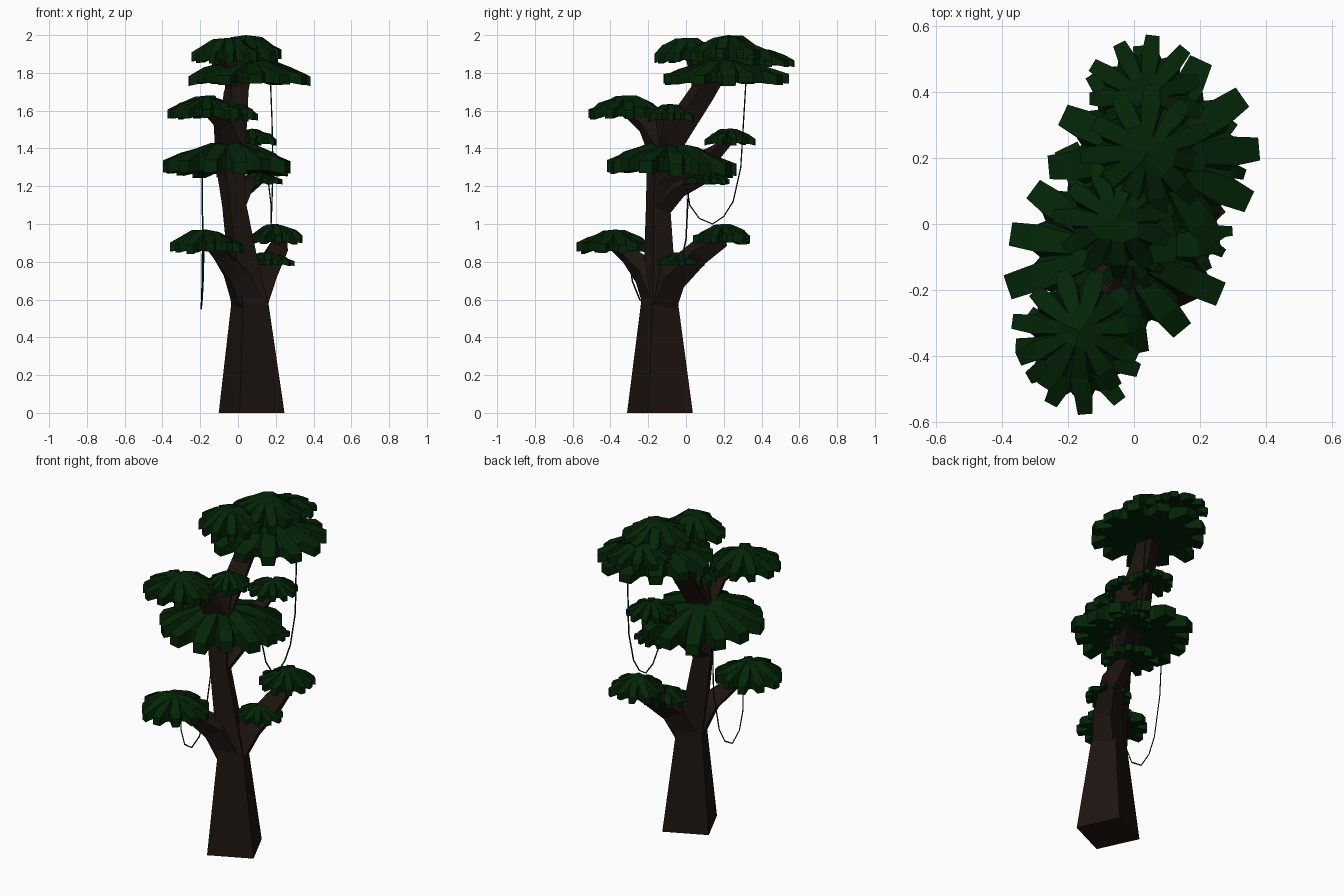
import bpy, bmesh, math, random
from mathutils import Vector

if "Cube" in bpy.data.objects:
    bpy.data.objects.remove(bpy.data.objects["Cube"])

random.seed(4)


def material(name, rgb):
    m = bpy.data.materials.new(name)
    m.diffuse_color = (*rgb, 1)
    m.use_nodes = True
    m.node_tree.nodes["Principled BSDF"].inputs["Base Color"].default_value = m.diffuse_color
    return m


BARK = material("bark", (0.012, 0.007, 0.005))
LEAF = material("leaf", (0.001, 0.018, 0.002))
VINE = material("vine", (0.0015, 0.018, 0.004))


def finish(bm, name, mat):
    bmesh.ops.recalc_face_normals(bm, faces=bm.faces)
    me = bpy.data.meshes.new(name)
    bm.to_mesh(me)
    bm.free()
    me.materials.append(mat)
    ob = bpy.data.objects.new(name, me)
    bpy.context.collection.objects.link(ob)
    return ob


def limb(name, path, spin=25, level_base=False):
    """Square tapered sweep through (x, y, z, side) points."""
    bm = bmesh.new()
    pts = [Vector(p[:3]) for p in path]
    rings = []
    for i, p in enumerate(path):
        d = (pts[min(i + 1, len(pts) - 1)] - pts[max(i - 1, 0)]).normalized()
        if level_base and i < 2:
            d = Vector((0, 0, 1))
        u = (Vector((1, 0, 0)) - d * d.x).normalized()
        v = d.cross(u)
        ring = []
        for k in range(4):
            a = math.radians(spin + 45 + 90 * k)
            ring.append(bm.verts.new(pts[i] + (u * math.cos(a) + v * math.sin(a)) * p[3] * 0.707))
        rings.append(ring)
    for a, b in zip(rings, rings[1:]):
        for k in range(4):
            bm.faces.new((a[k], a[(k + 1) % 4], b[(k + 1) % 4], b[k]))
    bm.faces.new(rings[0])
    bm.faces.new(rings[-1])
    return finish(bm, name, BARK)


def canopy(name, x, y, z0, z1, r, phase=0, n=11, tilt=0):
    """Flattened star-shaped dome with blunt drooping fingers."""
    bm = bmesh.new()
    h = z1 - z0
    step = math.tau / n

    def vert(a, rad, z):
        dx, dy = rad * math.cos(a), rad * math.sin(a)
        return bm.verts.new((x + dx, y + dy, z + tilt * dy))

    top, bot, crown = [], [], []
    for k in range(n):
        a = math.radians(phase) + k * step
        length = r * random.uniform(0.92, 1.04)
        drop = random.uniform(0, 0.12) * h
        lift = random.uniform(-0.08, 0.1) * h
        # valley, left shoulder, tip pair, right shoulder
        spec = [(a - step / 2, 0.68 * r, z0 + 0.48 * h, z0 + 0.14 * h),
                (a - step * 0.34, 0.74 * r, z0 + 0.62 * h + lift, z0 + 0.14 * h),
                (a - 0.11, length, z0 + 0.36 * h + drop, z0 + drop),
                (a + 0.11, length, z0 + 0.36 * h + drop, z0 + drop),
                (a + step * 0.34, 0.74 * r, z0 + 0.62 * h + lift, z0 + 0.14 * h)]
        top.append([vert(s[0], s[1], s[2]) for s in spec])
        bot.append([vert(s[0], s[1], s[3]) for s in spec])
        # uneven raised crown
        crown.append(vert(a - step / 2, r * random.uniform(0.22, 0.45),
                          z1 - random.uniform(0, 0.16) * h))
    peak = vert(0, 0, z1)
    base = vert(0, 0, z0 + 0.22 * h)
    for k in range(n):
        j = (k + 1) % n
        t, b = top[k] + [top[j][0]], bot[k] + [bot[j][0]]
        bm.faces.new((peak, crown[k], crown[j]))
        bm.faces.new((crown[k], t[0], t[1]))
        bm.faces.new((crown[k], t[1], t[4], crown[j]))
        bm.faces.new((crown[j], t[4], t[5]))
        bm.faces.new((t[1], t[2], t[3], t[4]))
        bm.faces.new((b[1], b[2], b[3], b[4]))
        bm.faces.new((base, b[0], b[1]))
        bm.faces.new((base, b[1], b[4]))
        bm.faces.new((base, b[4], b[5]))
        for i in range(5):
            bm.faces.new((t[i], t[i + 1], b[i + 1], b[i]))
    return finish(bm, name, LEAF)


def vine(name, pts):
    """Thin hanging cord."""
    cu = bpy.data.curves.new(name, "CURVE")
    cu.dimensions = "3D"
    cu.bevel_depth = 0.004
    cu.bevel_resolution = 0
    s = cu.splines.new("POLY")
    s.points.add(len(pts) - 1)
    for p, c in zip(s.points, pts):
        p.co = (*c, 1)
    cu.materials.append(VINE)
    ob = bpy.data.objects.new(name, cu)
    bpy.context.collection.objects.link(ob)


# Trunk and branches
limb("trunk", [(0.072, -0.138, 0, 0.262), (0.063, -0.14, 0.57, 0.15), (0.025, -0.143, 0.8, 0.12),
               (-0.02, -0.148, 1.1, 0.096), (-0.04, -0.135, 1.3, 0.112), (-0.03, -0.07, 1.46, 0.112),
               (-0.01, 0.09, 1.7, 0.1), (0.02, 0.17, 1.83, 0.09)], 25, True)
limb("low_front_branch", [(0.055, -0.14, 0.57, 0.13), (-0.01, -0.21, 0.74, 0.11),
                          (-0.10, -0.31, 0.84, 0.07), (-0.15, -0.38, 0.89, 0.05)])
limb("low_back_branch", [(0.075, -0.13, 0.58, 0.13), (0.13, -0.07, 0.72, 0.12),
                         (0.2, 0.07, 0.85, 0.1), (0.22, 0.2, 0.92, 0.06)])
limb("low_twig", [(0.12, -0.07, 0.74, 0.06), (0.17, -0.03, 0.82, 0.04)])
limb("middle_back_branch", [(-0.02, -0.14, 1.08, 0.09), (0.04, -0.03, 1.19, 0.07),
                            (0.12, 0.1, 1.24, 0.04)])
limb("middle_upper_branch", [(-0.03, -0.12, 1.2, 0.09), (0.0, 0.04, 1.31, 0.08),
                             (0.06, 0.16, 1.38, 0.06), (0.09, 0.23, 1.45, 0.04)])
limb("upper_front_branch", [(-0.04, -0.13, 1.25, 0.11), (-0.05, -0.14, 1.42, 0.11),
                            (-0.08, -0.21, 1.53, 0.08), (-0.16, -0.31, 1.61, 0.06)])
limb("upper_twig", [(-0.04, -0.11, 1.4, 0.11), (-0.02, -0.09, 1.58, 0.09)])
limb("top_front_branch", [(-0.01, 0.09, 1.7, 0.08), (-0.04, 0.06, 1.82, 0.07), (-0.07, 0.02, 1.93, 0.05)])
limb("top_back_branch", [(0.01, 0.14, 1.78, 0.08), (0.03, 0.25, 1.9, 0.07), (0.04, 0.4, 1.87, 0.05)])

# Foliage pads: x, y, bottom, top, radius, phase, fingers, tilt
pads = [("top_main", 0.065, 0.2, 1.73, 1.87, 0.335, 5, 12),
        ("top_front", -0.055, 0.01, 1.85, 1.985, 0.185, 12),
        ("top_crown", 0.04, 0.22, 1.86, 2.0, 0.2, 20),
        ("top_back", 0.035, 0.385, 1.83, 1.925, 0.185, 18),
        ("upper_front", -0.165, -0.325, 1.55, 1.68, 0.2, 8),
        ("upper_twig", -0.01, -0.08, 1.54, 1.635, 0.125, 0),
        ("middle_upper", 0.075, 0.23, 1.415, 1.505, 0.135, 10),
        ("middle_main", -0.055, -0.08, 1.25, 1.43, 0.34, 5, 13, -0.04),
        ("middle_back", 0.12, 0.11, 1.205, 1.275, 0.125, 0),
        ("low_back", 0.195, 0.195, 0.89, 1.0, 0.155, 15),
        ("low_twig", 0.165, -0.03, 0.775, 0.85, 0.13, 4),
        ("low_front", -0.165, -0.38, 0.84, 0.97, 0.195, 13)]
for name, *dims in pads:
    canopy(name + "_foliage", *dims)

# Hanging vines
vine("back_vine", [(0.17, 0.32, 1.8), (0.18, 0.305, 1.55), (0.185, 0.29, 1.3), (0.18, 0.25, 1.12),
                   (0.177, 0.2, 1.04), (0.175, 0.14, 1.0), (0.175, 0.07, 1.03), (0.175, 0.02, 1.1),
                   (0.16, 0.0, 1.23)])
vine("side_vine", [(-0.19, 0.02, 1.32), (-0.187, 0.0, 0.92), (-0.19, -0.05, 0.68), (-0.193, -0.1, 0.59),
                   (-0.195, -0.17, 0.55), (-0.19, -0.245, 0.6), (-0.185, -0.285, 0.7), (-0.18, -0.3, 0.9)])
